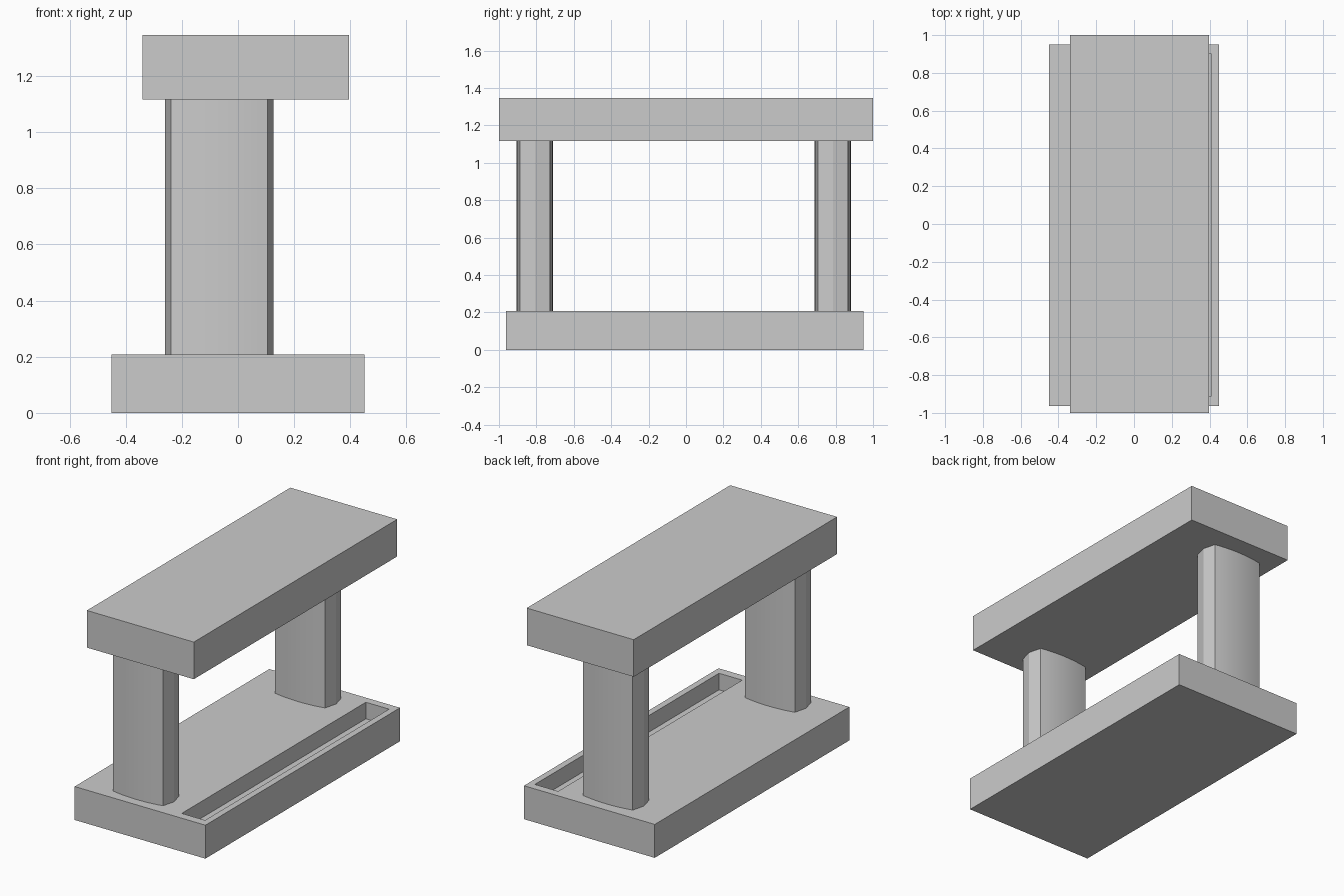
import bpy, bmesh, math

if "Cube" in bpy.data.objects:
    bpy.data.objects.remove(bpy.data.objects["Cube"])


def box(name, x0, x1, y0, y1, z0, z1):
    bpy.ops.mesh.primitive_cube_add(size=1)
    ob = bpy.context.object
    ob.name = name
    for v in ob.data.vertices:
        v.co = ((x0 + x1) / 2 + v.co.x * (x1 - x0),
                (y0 + y1) / 2 + v.co.y * (y1 - y0),
                (z0 + z1) / 2 + v.co.z * (z1 - z0))
    return ob


def column(name, cx, cy, z0, z1):
    # Plan outline: bowed long sides and shallow pointed ends
    half, edge, bulge, tip, n = 0.172, 0.08, 0.017, 0.193, 10
    front = []
    for i in range(n + 1):
        t = -1 + 2 * i / n
        front.append((half * t, -edge - bulge * (1 - t * t)))
    outline = front + [(tip, 0)] + [(-x, -y) for x, y in front] + [(-tip, 0)]
    bm = bmesh.new()
    face = bm.faces.new([bm.verts.new((cx + x, cy + y, z0)) for x, y in outline])
    ext = bmesh.ops.extrude_face_region(bm, geom=[face])
    for v in ext["geom"]:
        if isinstance(v, bmesh.types.BMVert):
            v.co.z = z1
    bmesh.ops.recalc_face_normals(bm, faces=bm.faces)
    mesh = bpy.data.meshes.new(name)
    bm.to_mesh(mesh)
    bm.free()
    ob = bpy.data.objects.new(name, mesh)
    bpy.context.collection.objects.link(ob)
    bpy.ops.object.select_all(action='DESELECT')
    ob.select_set(True)
    bpy.context.view_layer.objects.active = ob
    bpy.ops.object.shade_smooth_by_angle(angle=math.radians(14))


# Base slab with a long trough along its right side
base = box("base_slab", -0.45, 0.45, -0.963, 0.95, 0.0, 0.208)
cutter = box("trough_cutter", 0.25, 0.41, -0.91, 0.90, 0.105, 0.4)
cutter.hide_render = True
cutter.hide_set(True)
mod = base.modifiers.new("trough", 'BOOLEAN')
mod.operation = 'DIFFERENCE'
mod.solver = 'EXACT'
mod.object = cutter

# Two supporting columns
column("front_column", -0.067, -0.808, 0.206, 1.118)
column("back_column", -0.067, 0.785, 0.206, 1.118)

# Top slab
box("top_slab", -0.34, 0.396, -1.0, 1.0, 1.116, 1.347)
